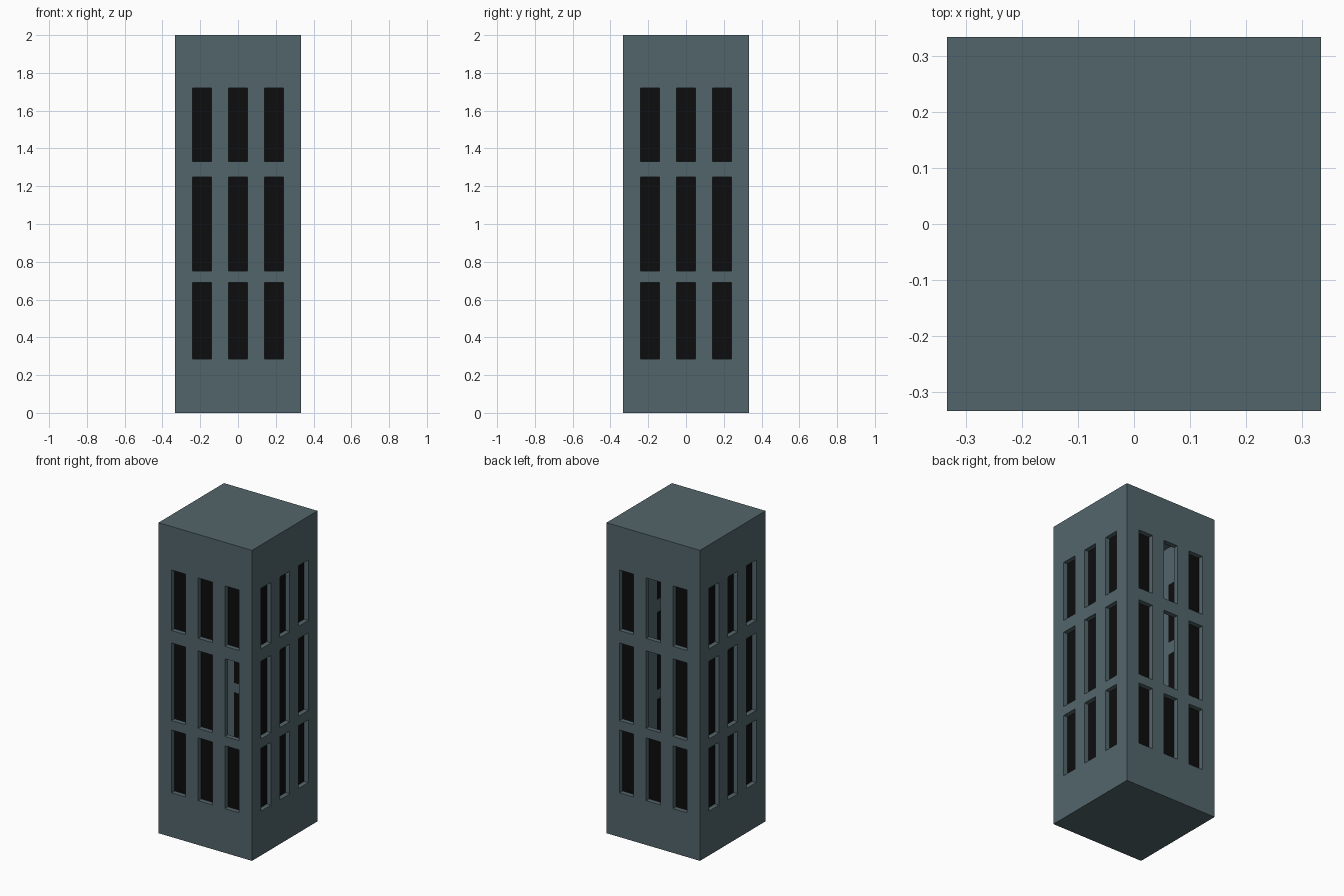
import bpy, bmesh
from mathutils import Matrix
from math import pi

if "Cube" in bpy.data.objects:
    bpy.data.objects.remove(bpy.data.objects["Cube"])

HALF, TOP, WALL = 0.3333, 2.0, 0.03
COLS = [-HALF, -0.24, -0.14, -0.05, 0.05, 0.14, 0.24, HALF]
ROWS = [0.0, 0.285, 0.69, 0.75, 1.25, 1.33, 1.72, TOP]
# windows without a pane: (side, column, row); sides go front, right, back, left
OPEN = {(0, 5, 3), (2, 3, 3), (2, 3, 5)}


def material(name, rgb):
    m = bpy.data.materials.new(name)
    m.diffuse_color = (*rgb, 1)
    m.use_nodes = True
    m.node_tree.nodes["Principled BSDF"].inputs["Base Color"].default_value = m.diffuse_color
    return m


def finish(name, bm, mat):
    me = bpy.data.meshes.new(name)
    bm.to_mesh(me)
    bm.free()
    me.materials.append(mat)
    ob = bpy.data.objects.new(name, me)
    bpy.context.collection.objects.link(ob)
    return ob


def quad(bm, side, c, r, y):
    turn = Matrix.Rotation(side * pi / 2, 3, 'Z')
    pts = [(COLS[c], ROWS[r]), (COLS[c + 1], ROWS[r]),
           (COLS[c + 1], ROWS[r + 1]), (COLS[c], ROWS[r + 1])]
    vs = []
    for x, z in pts:
        v = bm.verts.new((x, y, z))
        v.co = turn @ v.co
        vs.append(v)
    bm.faces.new(vs)


stone = material("slate_grey", (0.086, 0.131, 0.146))
black = material("black", (0.004, 0.004, 0.004))

# four walls as grids with window holes, and the window panes behind them
walls, panes = bmesh.new(), bmesh.new()
for side in range(4):
    for c in range(7):
        for r in range(7):
            if c % 2 and r % 2:
                if (side, c, r) not in OPEN:
                    quad(panes, side, c, r, -HALF + WALL)
            else:
                quad(walls, side, c, r, -HALF)
bmesh.ops.remove_doubles(walls, verts=walls.verts, dist=1e-4)

# roof and floor close the tower
for z in (0.0, TOP):
    ring = [e for e in walls.edges if e.is_boundary
            and all(abs(v.co.z - z) < 1e-4 for v in e.verts)]
    bmesh.ops.edgeloop_fill(walls, edges=ring)
bmesh.ops.recalc_face_normals(walls, faces=walls.faces)

tower = finish("tower_walls", walls, stone)
shell = tower.modifiers.new("thickness", 'SOLIDIFY')
shell.thickness = WALL
shell.offset = -1
shell.use_even_offset = True
finish("window_panes", panes, black)
